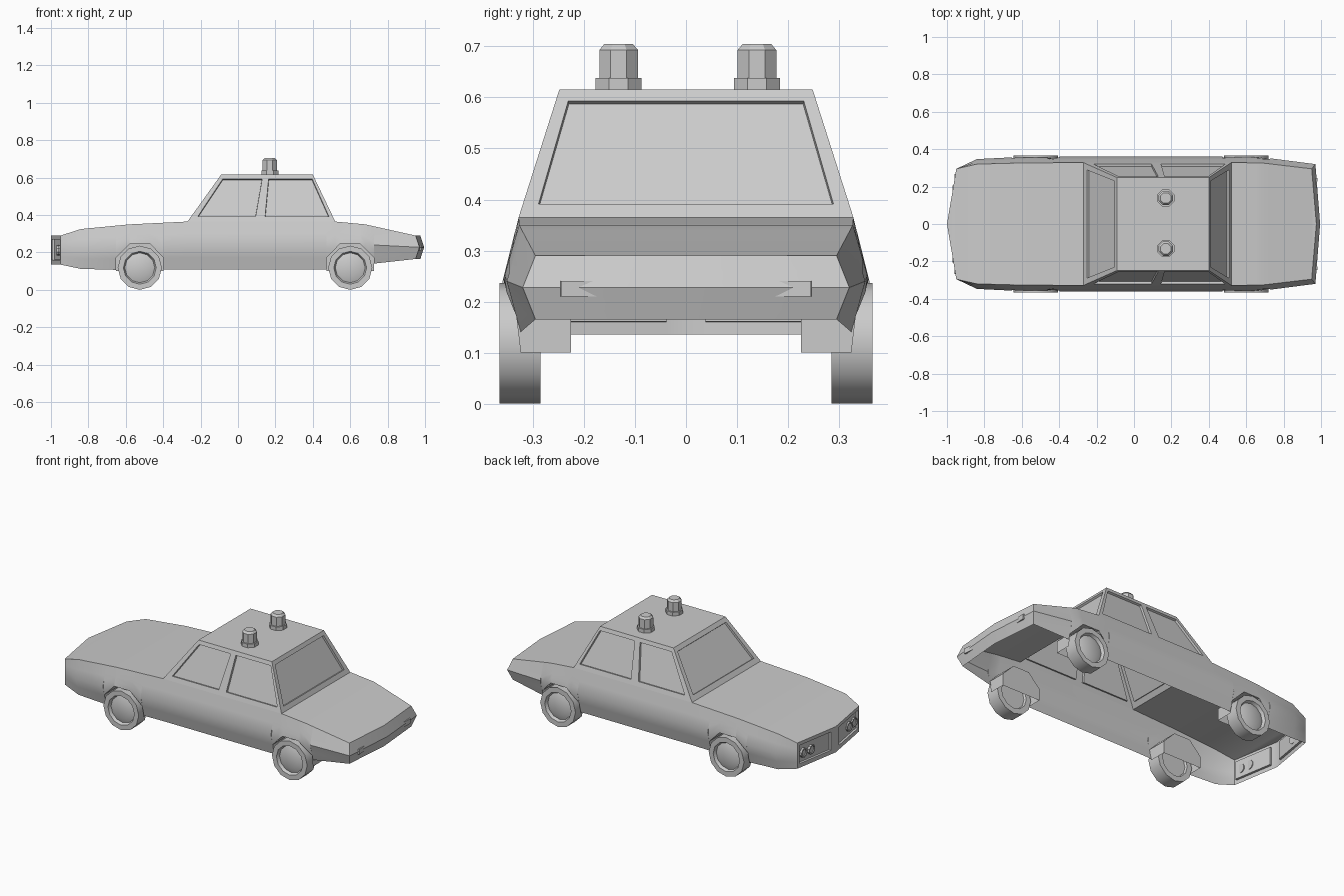
import bpy, bmesh
from math import pi, cos, sin, radians
from mathutils import Matrix, Vector

cube = bpy.data.objects.get("Cube")
if cube:
    bpy.data.objects.remove(cube)

grey = bpy.data.materials.new("plain_grey")
grey.use_nodes = True
grey.diffuse_color = (0.6, 0.6, 0.6, 1)
grey.node_tree.nodes["Principled BSDF"].inputs["Base Color"].default_value = (0.6, 0.6, 0.6, 1)
parts = []


def finish(bm, name, fix_normals=True):
    bmesh.ops.remove_doubles(bm, verts=bm.verts, dist=0.0004)
    if fix_normals:
        bmesh.ops.recalc_face_normals(bm, faces=bm.faces)
    mesh = bpy.data.meshes.new(name)
    bm.to_mesh(mesh)
    bm.free()
    obj = bpy.data.objects.new(name, mesh)
    mesh.materials.append(grey)
    bpy.context.collection.objects.link(obj)
    parts.append(obj)


def face(bm, points):
    return bm.faces.new([bm.verts.new(p) for p in points])


def lathe(name, profile, sides, matrix, turn=0.0):
    """Closed turned solid from (radius, height) points."""
    bm = bmesh.new()
    rings = [[bm.verts.new(matrix @ Vector((r * cos(turn + 2 * pi * i / sides),
                                            r * sin(turn + 2 * pi * i / sides), h)))
              for i in range(sides)] for r, h in profile]
    for a, b in zip(rings, rings[1:]):
        for i in range(sides):
            j = (i + 1) % sides
            bm.faces.new((a[i], a[j], b[j], b[i]))
    bm.faces.new(rings[0])
    bm.faces.new(rings[-1])
    finish(bm, name)


def wall(bm, corners, us, vs, out):
    """Four-cornered wall with recessed panels in its odd columns."""
    bl, br, tr, tl = [Vector(c) for c in corners]
    at = lambda u, v: bl.lerp(br, u).lerp(tl.lerp(tr, u), v)
    panels = []
    for i, (u0, u1) in enumerate(zip(us, us[1:])):
        for j, (v0, v1) in enumerate(zip(vs, vs[1:])):
            f = face(bm, (at(u0, v0), at(u1, v0), at(u1, v1), at(u0, v1)))
            f.normal_update()
            if f.normal.dot(Vector(out)) < 0:
                f.normal_flip()
            if i % 2 and j % 2:
                panels.append(f)
    bm.normal_update()
    bmesh.ops.inset_individual(bm, faces=panels, thickness=0.002, depth=-0.012)


# Body stations: x, deck half width, deck z, belt half width, sill half width, sill z
KEYS = [(-0.95, 0.295, 0.29, 0.295, 0.295, 0.135),
        (-0.84, 0.32, 0.325, 0.347, 0.32, 0.112),
        (-0.58, 0.327, 0.35, 0.36, 0.33, 0.105),
        (-0.27, 0.328, 0.365, 0.36, 0.33, 0.11),
        (0.52, 0.328, 0.365, 0.36, 0.33, 0.11),
        (0.68, 0.327, 0.35, 0.358, 0.33, 0.135),
        (0.95, 0.295, 0.29, 0.32, 0.295, 0.165)]
AXLES = (-0.525, 0.6)
ARCH_W, ARCH_TOP_W, ARCH_Z, ARCH_TOP = 0.127, 0.053, 0.172, 0.247


def station(x):
    for a, b in zip(KEYS, KEYS[1:]):
        if x <= b[0]:
            t = (x - a[0]) / (b[0] - a[0])
            return [p + (q - p) * t for p, q in zip(a, b)]


def side_y(x, z):
    _, yt, zt, ym, yb, zb = station(x)
    zm = (zt + zb) / 2
    if z > zm:
        return ym + (yt - ym) * (z - zm) / (zt - zm)
    return ym + (yb - ym) * min(1, (zm - z) / (zm - zb))


def sill_z(x):
    for cx in AXLES:
        d = abs(x - cx)
        if d < ARCH_W + 0.0005:
            t = max(0, (d - ARCH_TOP_W) / (ARCH_W - ARCH_TOP_W))
            return ARCH_TOP + (ARCH_Z - ARCH_TOP) * t
    return station(x)[5]


def column(x, s):
    """Points down one side of the body at x."""
    zt, zb = station(x)[2], sill_z(x)
    points = []
    for k in range(5):
        f = k / 4
        z = zt + (zb - zt) * f
        bulge = 0.02 * (1 - abs(2 * f - 1)) if x > 0.94 else 0
        points.append((x + bulge, s * side_y(x, z), z))
    return points


# Body shell, open underneath and below the cabin
xs = [k[0] for k in KEYS]
for cx in AXLES:
    for d in (ARCH_W + 0.001, ARCH_W, ARCH_TOP_W):
        xs += [cx - d, cx + d]
xs.sort()
bm = bmesh.new()
for s in (1, -1):
    for x0, x1 in zip(xs, xs[1:]):
        a, b = column(x0, s), column(x1, s)
        for k in range(4):
            face(bm, (a[k], b[k], b[k + 1], a[k + 1]))
    # rear panel, folded along its middle
    a = column(xs[-1], s)
    mid = [(p[0] + 0.025, 0, p[2]) for p in a]
    for k in range(4):
        face(bm, (a[k], mid[k], mid[k + 1], a[k + 1]))
for x0, x1 in zip(xs, xs[1:]):
    if x1 <= -0.269 or x0 >= 0.519:
        face(bm, (column(x0, 1)[0], column(x0, -1)[0], column(x1, -1)[0], column(x1, 1)[0]))
for x, tip in ((xs[0], -1.0), (xs[-1], 0.975)):
    face(bm, (column(x, 1)[0], column(x, -1)[0], (tip, 0, 0.29)))
# wheel wells
for cx in AXLES:
    arch = [(cx + dx, z) for dx, z in ((-ARCH_W, 0.1), (-ARCH_W, ARCH_Z), (-ARCH_TOP_W, ARCH_TOP),
                                       (ARCH_TOP_W, ARCH_TOP), (ARCH_W, ARCH_Z), (ARCH_W, 0.1))]
    for s in (1, -1):
        inner = [(x, s * 0.225, z) for x, z in arch]
        outer = [(x, s * side_y(x, z), z) for x, z in arch]
        face(bm, inner)
        for k in range(5):
            face(bm, (inner[k], inner[k + 1], outer[k + 1], outer[k]))
finish(bm, "body")

# Front panel with recessed lamp housings
bm = bmesh.new()
for s in (1, -1):
    y = s * 0.295
    wall(bm, ((-1, 0, 0.135), (-0.95, y, 0.135), (-0.95, y, 0.29), (-1, 0, 0.29)),
         (0, 0.13, 0.95, 1), (0, 0.16, 0.87, 1), (-1, 0, 0))
finish(bm, "front_panel", False)

# Cabin with recessed windows
bm = bmesh.new()
VS = (0, 0.105, 0.91, 1)
base = [(-0.27, 0.328, 0.365), (0.52, 0.328, 0.365)]
roof = [(-0.09, 0.248, 0.616), (0.4, 0.248, 0.616)]
flip = lambda p: (p[0], -p[1], p[2])
for s in (1, -1):
    c = [base[0], base[1], roof[1], roof[0]]
    wall(bm, c if s > 0 else [flip(p) for p in c], (0, 0.047, 0.455, 0.522, 0.972, 1), VS, (0, s, 0))
for i, out in ((0, -1), (1, 1)):
    wall(bm, (base[i], flip(base[i]), flip(roof[i]), roof[i]), (0, 0.048, 0.952, 1), VS, (out, 0, 0))
wall(bm, (roof[0], roof[1], flip(roof[1]), flip(roof[0])), (0, 1), (0, 1), (0, 0, 1))
finish(bm, "cabin", False)

# Wheels
wheel = [(0.08, 0.297), (0.086, 0.285), (0.118, 0.285), (0.118, 0.365),
         (0.088, 0.365), (0.08, 0.347), (0.05, 0.358)]
for cx, end in zip(AXLES, ("front", "rear")):
    for s, side in ((1, "far"), (-1, "near")):
        lathe(f"{end}_{side}_wheel", wheel, 12,
              Matrix.Translation((cx, 0, 0.118)) @ Matrix.Rotation(-s * pi / 2, 4, 'X'))

# Roof beacons
for n, y in enumerate((-0.132, 0.139)):
    lathe(f"beacon_base_{n + 1}", [(0.049, 0.61), (0.049, 0.638)], 8,
          Matrix.Translation((0.17, y, 0)), pi / 8)
    lathe(f"beacon_lamp_{n + 1}", [(0.041, 0.636), (0.041, 0.693), (0.03, 0.705)], 8,
          Matrix.Translation((0.17, y, 0)), pi / 8)

for s in (1, -1):
    # Paired headlights
    for n, y in enumerate((0.24, 0.18)):
        x = -1 + 0.05 * y / 0.295
        lathe(f"headlight_{n + 1}_{'far' if s > 0 else 'near'}",
              [(0.028, -0.014), (0.028, 0.0), (0.021, 0.0), (0.021, -0.006)], 10,
              Matrix.Translation((x, s * y, 0.212)) @ Matrix.Rotation(-pi / 2, 4, 'Y'))
    # Tail lights
    bm = bmesh.new()
    bmesh.ops.create_cube(bm, size=1, matrix=Matrix.Translation((0.973, s * 0.198, 0.225))
                          @ Matrix.Rotation(s * -0.08, 4, 'Z')
                          @ Matrix.Diagonal((0.009, 0.095, 0.03, 1)))
    finish(bm, f"tail_light_{'far' if s > 0 else 'near'}")

# Smooth the curved sides and keep the creases sharp
bpy.ops.object.select_all(action='DESELECT')
for obj in parts:
    obj.select_set(True)
bpy.context.view_layer.objects.active = parts[0]
bpy.ops.object.shade_smooth_by_angle(angle=radians(32))
